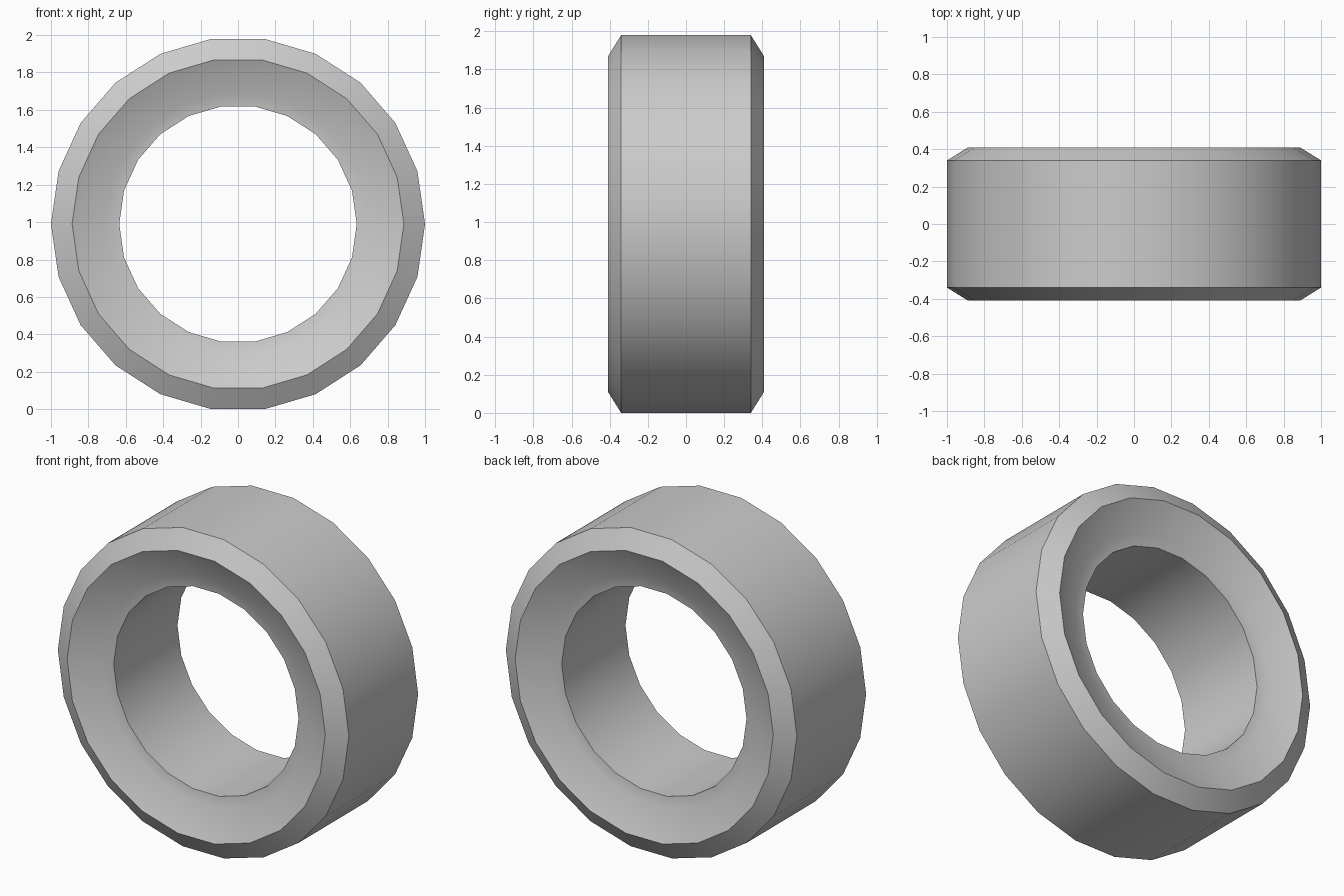
import bpy, bmesh, math
from mathutils import Vector

cube = bpy.data.objects.get("Cube")
if cube:
    bpy.data.objects.remove(cube, do_unlink=True)

SIDES = 22
CENTRE = Vector((0, 0, math.cos(math.pi / SIDES)))

# Plain grey
grey = bpy.data.materials.new("grey")
grey.use_nodes = True
colour = (0.6, 0.6, 0.6, 1)
grey.diffuse_color = colour
grey.node_tree.nodes["Principled BSDF"].inputs["Base Color"].default_value = colour

# Half section (radius, depth): tread edge, chamfer rim, dished face, bore edge
half = [(1.0, 0.34), (0.887, 0.41), (0.70, 0.322), (0.635, 0.313)]
section = half + [(r, -y) for r, y in reversed(half)]

# Spin the closed section around the axle
bm = bmesh.new()
verts = [bm.verts.new(CENTRE + Vector((r, y, 0))) for r, y in section]
edges = [bm.edges.new((a, b)) for a, b in zip(verts, verts[1:] + verts[:1])]
bmesh.ops.spin(bm, geom=verts + edges, cent=CENTRE, axis=(0, 1, 0),
               angle=math.tau, steps=SIDES, use_merge=False)
bmesh.ops.remove_doubles(bm, verts=bm.verts, dist=0.001)
bmesh.ops.recalc_face_normals(bm, faces=bm.faces)

mesh = bpy.data.meshes.new("tyre")
bm.to_mesh(mesh)
bm.free()
mesh.materials.append(grey)
tyre = bpy.data.objects.new("tyre", mesh)
bpy.context.collection.objects.link(tyre)

# Smooth tread and dish, sharp rims
bpy.context.view_layer.objects.active = tyre
tyre.select_set(True)
bpy.ops.object.shade_smooth_by_angle(angle=math.radians(30))
